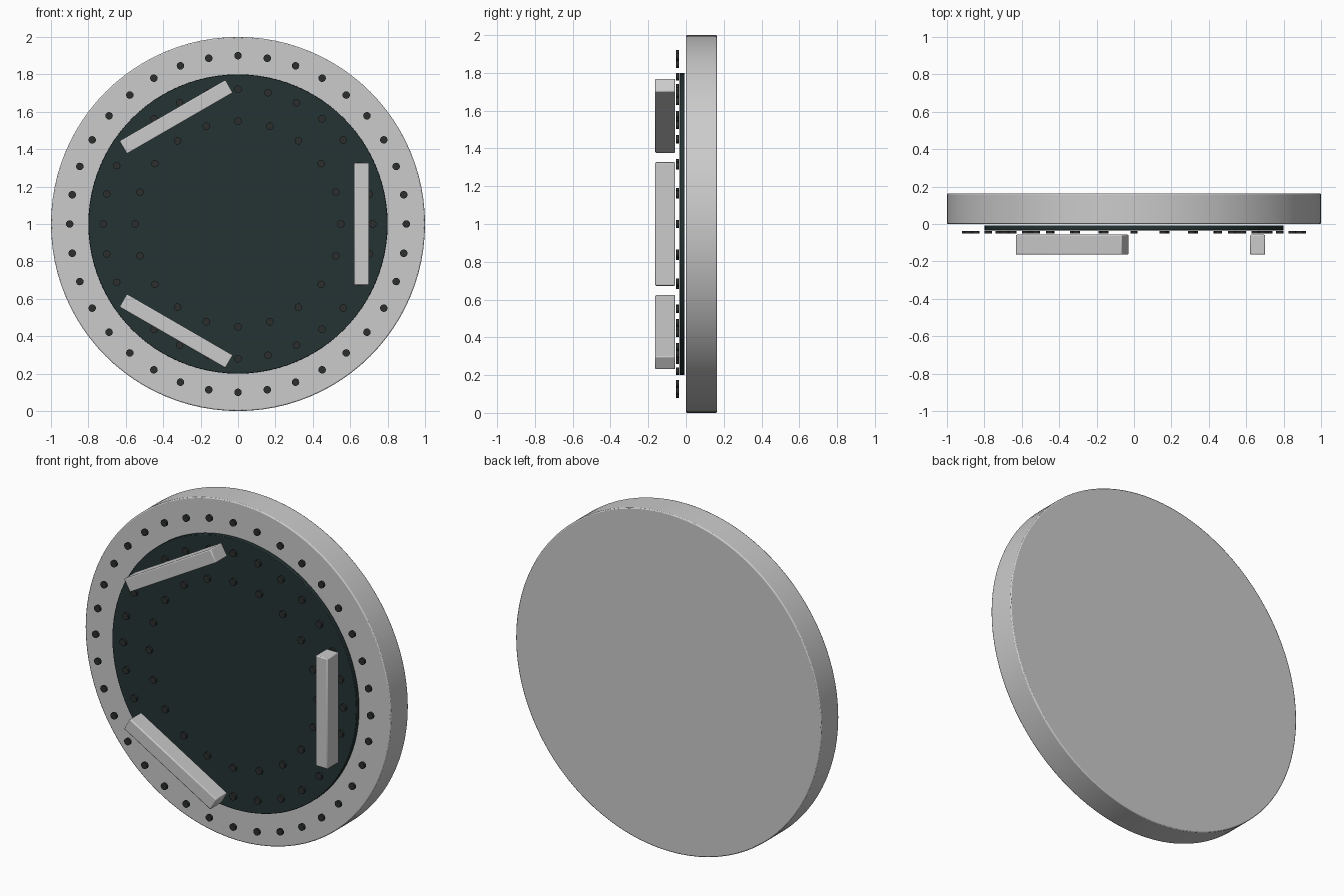
import bpy, math
from mathutils import Matrix

if "Cube" in bpy.data.objects:
    bpy.data.objects.remove(bpy.data.objects["Cube"])

CZ = 1.0  # height of the wheel centre


def material(name, rgb):
    m = bpy.data.materials.new(name)
    m.diffuse_color = (*rgb, 1)
    m.use_nodes = True
    m.node_tree.nodes["Principled BSDF"].inputs["Base Color"].default_value = m.diffuse_color
    return m


def finish(ob, name, mat=None, bevel=0.0):
    ob.name = name
    if mat:
        ob.data.materials.append(mat)
    if bevel:
        b = ob.modifiers.new("Bevel", 'BEVEL')
        b.width = bevel
        b.segments = 2
        b.limit_method = 'ANGLE'
        b.angle_limit = math.radians(40)
    bpy.ops.object.shade_smooth_by_angle(angle=math.radians(35))
    return ob


def disc(name, r, y0, y1, x=0, z=CZ, sides=96, mat=None, bevel=0.0):
    bpy.ops.mesh.primitive_cylinder_add(
        vertices=sides, radius=r, depth=y1 - y0,
        location=(x, (y0 + y1) / 2, z), rotation=(math.pi / 2, 0, 0))
    return finish(bpy.context.object, name, mat, bevel)


dark = material("dark_panel", (0.018, 0.033, 0.033))
black = material("dark_stud", (0.025, 0.027, 0.027))

# main body and the dark panel floating just in front of it
disc("body_disc", 1.0, 0.0, 0.164, bevel=0.006)
disc("front_panel", 0.8, -0.034, -0.007, mat=dark, bevel=0.003)

# three concentric rings of small studs, sharing one mesh
stud = disc("stud", 0.02, -0.052, -0.038, sides=16, mat=black)
mesh = stud.data
bpy.data.objects.remove(stud)
for ring, (r, count) in enumerate(((0.9, 36), (0.72, 28), (0.55, 20))):
    for i in range(count):
        a = math.pi / 2 + 2 * math.pi * i / count
        ob = bpy.data.objects.new(f"stud_ring{ring + 1}_{i + 1}", mesh)
        ob.location = (r * math.cos(a), -0.045, CZ + r * math.sin(a))
        ob.rotation_euler = (math.pi / 2, 0, 0)
        bpy.context.collection.objects.link(ob)

# three tangential bars, 120 degrees apart
for i in range(3):
    a = 2 * math.pi * i / 3
    bpy.ops.mesh.primitive_cube_add(size=1)
    ob = bpy.context.object
    ob.data.transform(Matrix.Diagonal((0.08, 0.107, 0.654, 1)))
    ob.location = (0.661 * math.cos(a), -0.1105, CZ + 0.661 * math.sin(a))
    ob.rotation_euler = (0, -a, 0)
    finish(ob, f"front_bar_{i + 1}", bevel=0.006)
